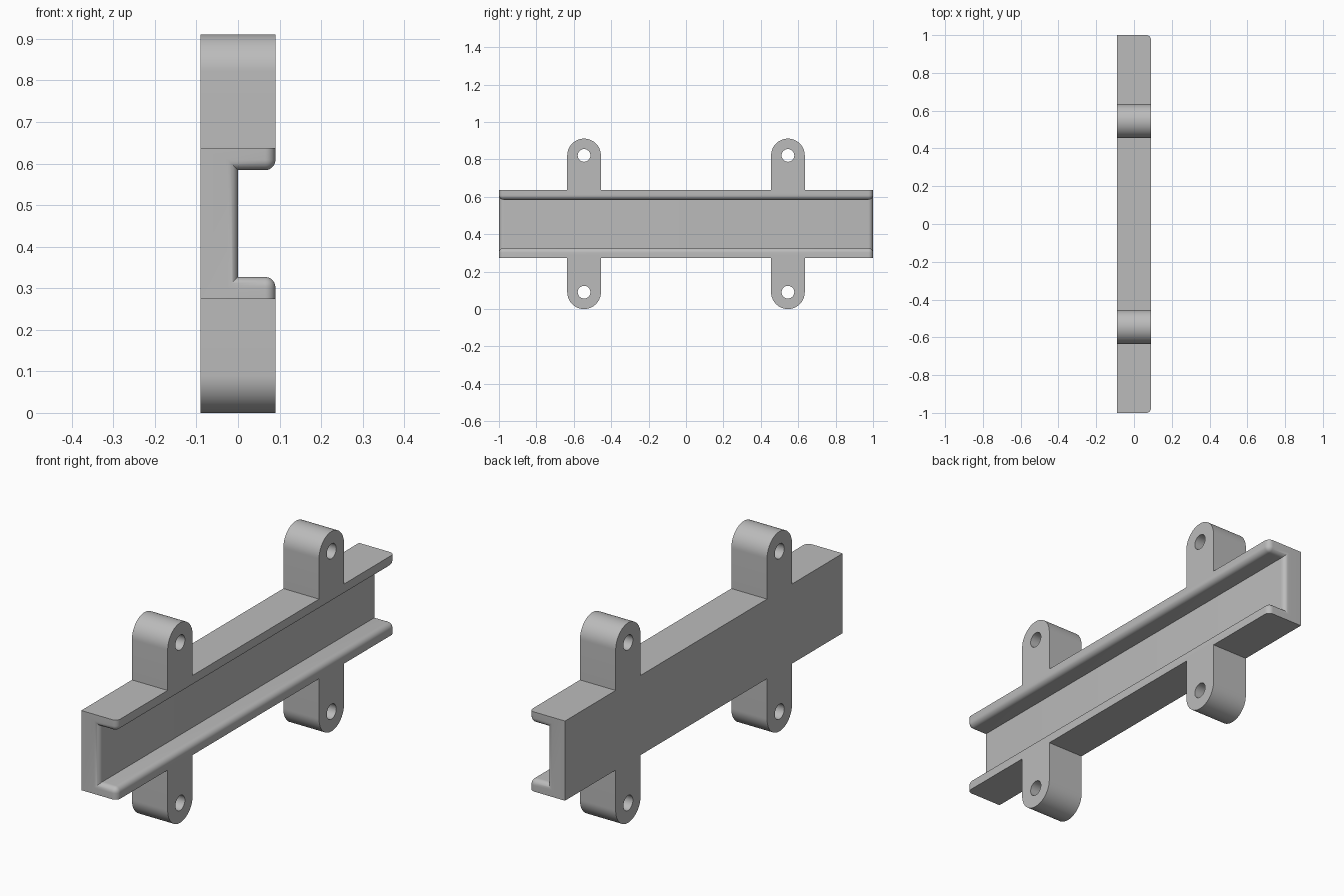
import bpy, bmesh, math

cube = bpy.data.objects.get("Cube")
if cube:
    bpy.data.objects.remove(cube, do_unlink=True)

DEPTH = 0.09            # half depth along x
Z0, Z1 = 0.274, 0.637   # outer faces of the channel
LIP = 0.053             # lip thickness
ROUND = 0.025           # edge rounding
HEIGHT = 0.911
TAB_Y, TAB_R, HOLE_R = 0.545, 0.09, 0.034

grey = bpy.data.materials.new("plain grey")
grey.use_nodes = True
colour = (0.5, 0.5, 0.5, 1)
grey.diffuse_color = colour
grey.node_tree.nodes["Principled BSDF"].inputs["Base Color"].default_value = colour


def extrude(name, points, direction, bevel_rule=None):
    """Extrude a flat outline into a solid, rounding the edges the rule picks."""
    bm = bmesh.new()
    face = bm.faces.new([bm.verts.new(p) for p in points])
    grown = bmesh.ops.extrude_face_region(bm, geom=[face], use_keep_orig=True)
    moved = [g for g in grown["geom"] if isinstance(g, bmesh.types.BMVert)]
    bmesh.ops.translate(bm, verts=moved, vec=direction)
    bmesh.ops.recalc_face_normals(bm, faces=bm.faces)
    if bevel_rule:
        edges = [e for e in bm.edges if bevel_rule(*[v.co for v in e.verts])]
        bmesh.ops.bevel(bm, geom=edges, offset=ROUND, offset_type='OFFSET',
                        segments=8, profile=0.5, affect='EDGES')
    mesh = bpy.data.meshes.new(name)
    bm.to_mesh(mesh)
    bm.free()
    mesh.materials.append(grey)
    obj = bpy.data.objects.new(name, mesh)
    bpy.context.collection.objects.link(obj)
    return obj


def arc(y, z, r, start, sweep, steps, x):
    return [(x, y + r * math.cos(start + sweep * i / steps),
             z + r * math.sin(start + sweep * i / steps)) for i in range(steps + 1)]


def combine(target, other, operation):
    mod = target.modifiers.new(other.name, 'BOOLEAN')
    mod.operation, mod.solver, mod.object = operation, 'EXACT', other
    bpy.context.view_layer.objects.active = target
    bpy.ops.object.modifier_apply(modifier=mod.name)
    bpy.data.objects.remove(other, do_unlink=True)


def recess_edge(a, b):
    """Rim of the recess: its end outlines and the long inner lip edges."""
    m = (a + b) / 2
    inner = lambda v: Z0 + LIP / 2 < v.z < Z1 - LIP / 2 and v.x > -0.01
    if abs(a.y - b.y) > 1:
        return inner(a) and m.x > DEPTH - 0.01
    return m.x > -0.01 and (inner(a) or inner(b))


# Channel with a recess open to the model's left
low, high = Z0 + LIP, Z1 - LIP
outline = [(-DEPTH, Z0), (DEPTH, Z0), (DEPTH, low), (0, low),
           (0, high), (DEPTH, high), (DEPTH, Z1), (-DEPTH, Z1)]
channel = extrude("channel_bracket", [(x, -1, z) for x, z in outline],
                  (0, 2, 0), recess_edge)

# Four round-ended mounting tabs, each drilled through
for y in (-TAB_Y, TAB_Y):
    for up in (False, True):
        centre = HEIGHT - TAB_R if up else TAB_R
        root = Z1 - 0.015 if up else Z0 + 0.015
        start = 0 if up else math.pi
        points = arc(y, centre, TAB_R, start, math.pi, 32, -DEPTH)
        side = TAB_R if up else -TAB_R
        points += [(-DEPTH, y - side, root), (-DEPTH, y + side, root)]
        tab = extrude("mounting_tab", points, (2 * DEPTH, 0, 0))
        ring = arc(y, centre, HOLE_R, 0, 2 * math.pi, 32, -DEPTH - 0.05)[:-1]
        drill = extrude("hole_cutter", ring, (2 * DEPTH + 0.1, 0, 0))
        combine(tab, drill, 'DIFFERENCE')
        combine(channel, tab, 'UNION')

# Smooth the rounded areas, keep the hard edges
bpy.ops.object.select_all(action='DESELECT')
channel.select_set(True)
bpy.context.view_layer.objects.active = channel
bpy.ops.object.shade_smooth_by_angle(angle=math.radians(30))
